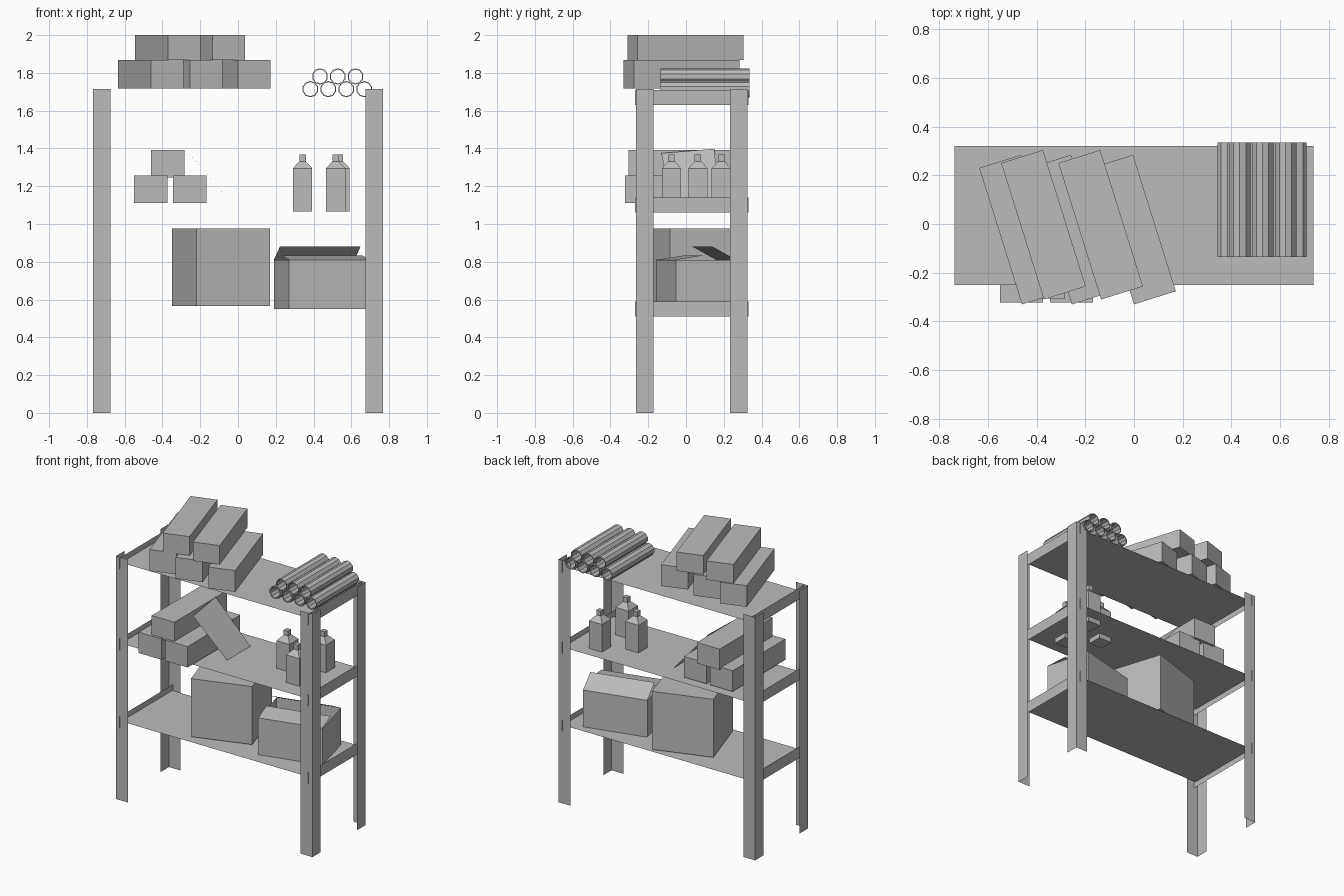
import bpy, bmesh, math
from mathutils import Matrix, Vector

cube = bpy.data.objects.get("Cube")
if cube:
    bpy.data.objects.remove(cube, do_unlink=True)

grey = bpy.data.materials.new("plain_grey")
grey.use_nodes = True
grey.diffuse_color = (0.5, 0.5, 0.5, 1)
grey.node_tree.nodes["Principled BSDF"].inputs["Base Color"].default_value = (0.5, 0.5, 0.5, 1)


def finish(name, bm):
    mesh = bpy.data.meshes.new(name)
    bm.to_mesh(mesh)
    bm.free()
    mesh.materials.append(grey)
    ob = bpy.data.objects.new(name, mesh)
    bpy.context.collection.objects.link(ob)
    return ob


def sheets(name, quads):
    """Thin surfaces, one quad per list of four corners."""
    bm = bmesh.new()
    for quad in quads:
        bm.faces.new([bm.verts.new(p) for p in quad])
    bmesh.ops.remove_doubles(bm, verts=bm.verts, dist=0.0001)
    return finish(name, bm)


def box(name, corner, size, angle=0, open_top=False):
    """Box placed by its front left bottom corner and turned about it."""
    bm = bmesh.new()
    bmesh.ops.create_cube(bm, size=1)
    bmesh.ops.translate(bm, verts=bm.verts, vec=(0.5, 0.5, 0.5))
    bmesh.ops.scale(bm, verts=bm.verts, vec=size)
    if open_top:
        bmesh.ops.delete(bm, geom=[f for f in bm.faces if f.normal.z > 0.9], context='FACES_ONLY')
    turn = Matrix.Translation(corner) @ Matrix.Rotation(math.radians(angle), 4, 'Z')
    bmesh.ops.transform(bm, matrix=turn, verts=bm.verts)
    return finish(name, bm), turn


# Angle-iron legs with the corner facing outward
HEIGHT, FLANGE, SIDE = 1.715, 0.092, 0.767
for side, sx in (("left", 1), ("right", -1)):
    for end, y, sy in (("front", -0.265, 1), ("back", 0.325, -1)):
        x = sx * SIDE
        path = [(x - sx * FLANGE, y), (x, y), (x, y + sy * FLANGE)]
        sheets(f"{end}_{side}_leg", [
            [(*a, 0), (*b, 0), (*b, HEIGHT), (*a, HEIGHT)]
            for a, b in zip(path, path[1:])])

# Shelves with an end rail at each side
END = 0.737
for level, z in (("bottom", 0.55), ("middle", 1.10), ("top", 1.67)):
    sheets(f"{level}_shelf", [[(-END, -0.25, z), (END, -0.25, z), (END, 0.32, z), (-END, 0.32, z)]])
    for side, x in (("left", END), ("right", -END)):
        sheets(f"{level}_{side}_rail", [[(x, -0.27, z - 0.04), (x, 0.33, z - 0.04),
                                         (x, 0.33, z + 0.04), (x, -0.27, z + 0.04)]])

# Stacked long boxes on the top shelf
LONG = (0.18, 0.587)
for i, x in enumerate((-0.46, -0.255, 0.0)):
    box(f"top_lower_box_{i + 1}", (x, -0.33, 1.717), (*LONG, 0.15), 17.4)
for i, x in enumerate((-0.37, -0.135)):
    box(f"top_upper_box_{i + 1}", (x, -0.31, 1.867), (*LONG, 0.133), 17.4)

# Stacked long boxes on the middle shelf
for i, (x, y, z) in enumerate(((-0.55, -0.322, 1.11), (-0.345, -0.322, 1.11), (-0.46, -0.305, 1.245))):
    box(f"middle_box_{i + 1}", (x, y, z), (0.177, LONG[1], 0.147))

# Loose card sheets, one leaning and one lying flat
sheets("leaning_sheet", [[(-0.26, -0.13, 1.375), (-0.03, -0.08, 1.105),
                          (-0.03, 0.18, 1.105), (-0.28, 0.15, 1.398)]])
turn = Matrix.Translation((0.023, -0.258, 1.104)) @ Matrix.Rotation(math.radians(17.5), 4, 'Z')
sheets("flat_sheet", [[turn @ Vector(p) for p in
                       ((0, 0, 0), (0.316, 0, 0), (0.316, 0.32, 0), (0, 0.32, 0))]])

# Closed carton on the bottom shelf
box("closed_carton", (-0.22, -0.21, 0.565), (0.41, 0.425, 0.41), 17.8)

# Open carton with two raised flaps
W, D, H = 0.44, 0.33, 0.26
carton, turn = box("open_carton", (0.27, -0.16, 0.55), (W, D, H), 14, open_top=True)
for name, y0, y1, rise in (("front_flap", 0, 0.145, 0.022), ("back_flap", D, D - 0.13, 0.07)):
    sheets(name, [[turn @ Vector(p) for p in
                   ((0, y0, H), (W, y0, H), (W, y1, H + rise), (0, y1, H + rise))]])

# Square bottles: body, sloped shoulder and neck from stacked square rings
PROFILE = ((0.051, 1.065), (0.051, 1.295), (0.017, 1.332), (0.017, 1.367))
for i, (x, y) in enumerate(((0.342, 0.063), (0.517, -0.077), (0.54, 0.187))):
    bm = bmesh.new()
    rings = [[bm.verts.new((x + sx * r, y + sy * r, z))
              for sx, sy in ((-1, -1), (1, -1), (1, 1), (-1, 1))] for r, z in PROFILE]
    for low, high in zip(rings, rings[1:]):
        for k in range(4):
            j = (k + 1) % 4
            bm.faces.new((low[k], low[j], high[j], high[k]))
    bm.faces.new(rings[0][::-1])
    bm.faces.new(rings[-1])
    finish(f"bottle_{i + 1}", bm)

# Hollow pipes in two rows
SIDES = 10
centres = [(0.383 + 0.095 * i, 1.714) for i in range(4)] + [(0.434 + 0.094 * i, 1.781) for i in range(3)]
for i, (x, z) in enumerate(centres):
    bm = bmesh.new()
    rings = []
    for r, y in ((0.043, -0.135), (0.043, 0.335), (0.037, 0.335), (0.037, -0.135)):
        angles = [2 * math.pi * (k + 0.5) / SIDES for k in range(SIDES)]
        rings.append([bm.verts.new((x + r * math.cos(a), y, z + r * math.sin(a))) for a in angles])
    for a, b in zip(rings, rings[1:] + rings[:1]):
        for k in range(SIDES):
            j = (k + 1) % SIDES
            bm.faces.new((a[k], b[k], b[j], a[j]))
    bmesh.ops.recalc_face_normals(bm, faces=bm.faces)
    finish(f"pipe_{i + 1}", bm)
